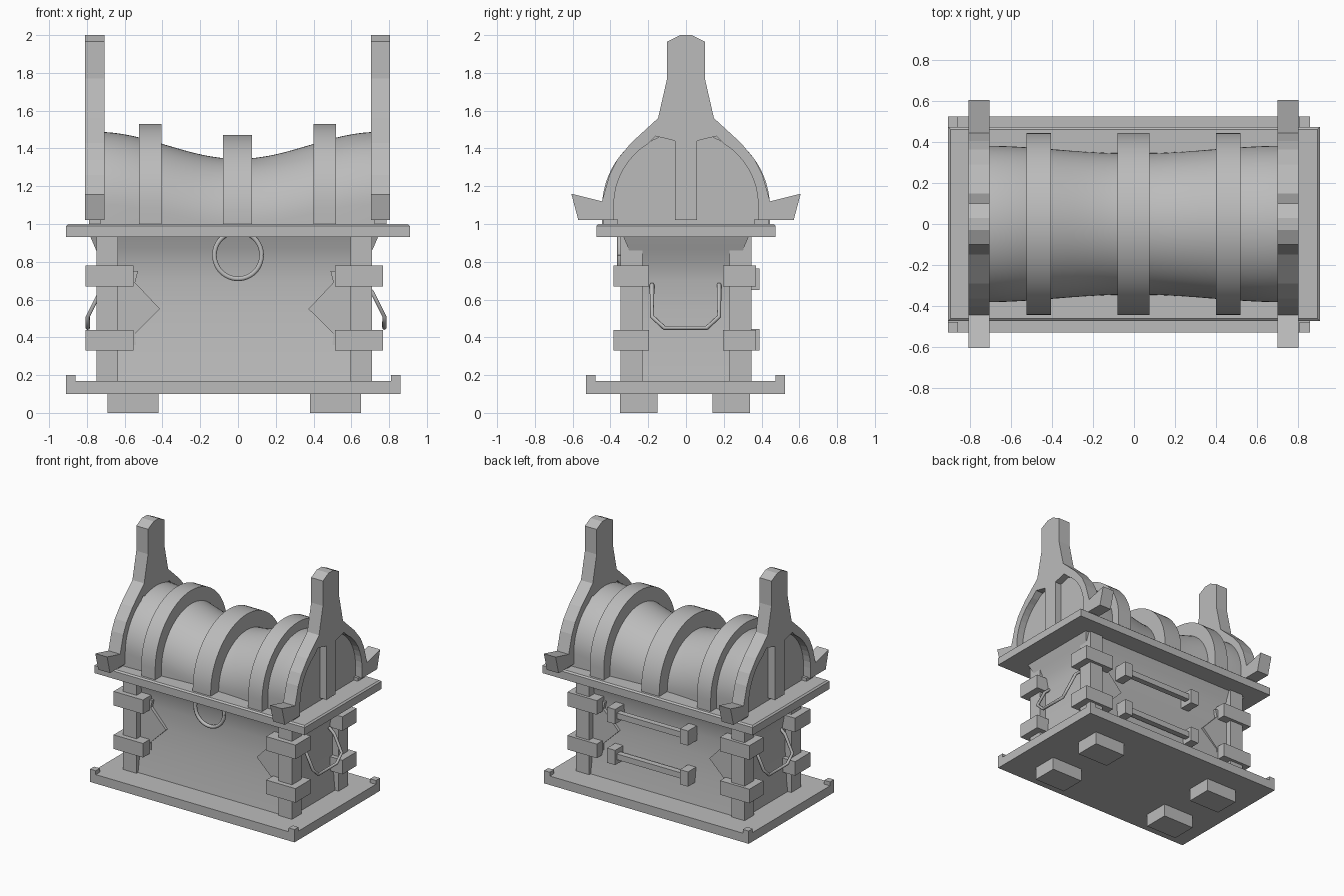
import bpy, bmesh
from math import sin, cos, pi

if "Cube" in bpy.data.objects:
    bpy.data.objects.remove(bpy.data.objects["Cube"])

grey = bpy.data.materials.new("plain grey")
grey.use_nodes = True
GREY = (0.5, 0.5, 0.5, 1)
grey.diffuse_color = GREY
grey.node_tree.nodes["Principled BSDF"].inputs["Base Color"].default_value = GREY


def finish(name, bm, smooth=False):
    bmesh.ops.recalc_face_normals(bm, faces=bm.faces)
    mesh = bpy.data.meshes.new(name)
    bm.to_mesh(mesh)
    bm.free()
    mesh.materials.append(grey)
    ob = bpy.data.objects.new(name, mesh)
    bpy.context.collection.objects.link(ob)
    if smooth:
        bpy.ops.object.select_all(action="DESELECT")
        bpy.context.view_layer.objects.active = ob
        ob.select_set(True)
        bpy.ops.object.shade_smooth_by_angle(angle=0.6)
    return ob


def box(name, x, y, z):
    bm = bmesh.new()
    bmesh.ops.create_cube(bm, size=1)
    for v in bm.verts:
        v.co = [(lo + hi) / 2 + c * (hi - lo) for c, (lo, hi) in zip(v.co, (x, y, z))]
    return finish(name, bm)


def loft(name, rings, smooth=False):
    """Skin closed rings of equal length and cap both ends."""
    bm = bmesh.new()
    loops = [[bm.verts.new(p) for p in ring] for ring in rings]
    n = len(loops[0])
    for a, b in zip(loops, loops[1:]):
        for i in range(n):
            j = (i + 1) % n
            bm.faces.new((a[i], a[j], b[j], b[i]))
    bm.faces.new(loops[0])
    bm.faces.new(loops[-1])
    return finish(name, bm, smooth)


def tube(name, pts, radius):
    curve = bpy.data.curves.new(name, "CURVE")
    curve.dimensions = "3D"
    curve.bevel_depth = radius
    curve.bevel_resolution = 1
    curve.use_fill_caps = True
    spline = curve.splines.new("POLY")
    spline.points.add(len(pts) - 1)
    for p, co in zip(spline.points, pts):
        p.co = (*co, 1)
    curve.materials.append(grey)
    bpy.context.collection.objects.link(bpy.data.objects.new(name, curve))


def arch(x, r, spring, n=32):
    """Round-topped section standing on the lid plate."""
    pts = [(x, r, 0.99)]
    pts += [(x, r * cos(pi * i / n), spring + r * sin(pi * i / n)) for i in range(n + 1)]
    return pts + [(x, -r, 0.99)]


CX = -0.02  # the lower chest sits slightly off centre

# Base tray with corner studs and feet
box("base_plate", (-0.91, 0.86), (-0.53, 0.525), (0.1, 0.17))
for x in (-0.91, 0.81):
    for y in (-0.53, 0.475):
        box("base_corner_stud", (x, x + 0.05), (y, y + 0.05), (0.16, 0.2))
for x in (-0.69, 0.38):
    for y in (-0.35, 0.14):
        box("foot", (x, x + 0.27), (y, y + 0.2), (0, 0.11))

# Concave chest body
profile = [(0.16, 0.7, 0.33), (0.25, 0.69, 0.315), (0.4, 0.68, 0.295), (0.55, 0.675, 0.28),
           (0.7, 0.68, 0.275), (0.8, 0.70, 0.285), (0.87, 0.735, 0.305), (0.94, 0.765, 0.335)]
loft("chest_body", [[(CX + sx * hx, sy * hy, z) for sx, sy in ((-1, -1), (1, -1), (1, 1), (-1, 1))]
                    for z, hx, hy in profile], True)

# Corner posts, wrapped brackets and pointed plates
for sx in (-1, 1):
    for sy in (-1, 1):
        def span(c, s, lo, hi):
            return tuple(sorted((c + s * lo, c + s * hi)))
        box("corner_post", span(CX, sx, 0.615, 0.73), span(0, sy, 0.23, 0.347), (0.16, 0.94))
        for z in (0.33, 0.67):
            box("corner_bracket", span(CX, sx, 0.533, 0.787),
                span(0, sy, 0.195, 0.385 if sy < 0 else 0.37), (z, z + 0.11))
        outline = [(0.63, 0.36), (0.52, 0.36), (0.525, 0.42), (0.393, 0.55),
                   (0.525, 0.69), (0.51, 0.75), (0.63, 0.75)]
        loft("pointed_plate", [[(CX + sx * x, sy * y, z) for x, z in outline]
                               for y in (0.25, 0.301)])

# Front ring
tube("front_ring", [(0.125 * cos(a * pi / 24), -0.35, 0.835 + 0.125 * sin(a * pi / 24))
                    for a in range(49)], 0.014)

# Carrying handles on both ends
for s in (-1, 1):
    path = [(0.68, -0.18, 0.68), (0.725, -0.18, 0.64), (0.79, -0.18, 0.51), (0.79, -0.115, 0.45),
            (0.79, 0.11, 0.45), (0.79, 0.175, 0.51), (0.725, 0.175, 0.64), (0.68, 0.175, 0.68)]
    tube("end_handle", [(CX * (s < 0) + s * (x - 0.015), y, z) for x, y, z in path], 0.012)

# Grab bars on the back
for z in (0.33, 0.65):
    for x in (-0.29, 0.34):
        box("bar_mount", (x, x + 0.07), (0.25, 0.39), (z, z + 0.115))
    box("back_bar", (-0.25, 0.37), (0.325, 0.37), (z + 0.035, z + 0.08))

# Lid plate with chamfered top edge
loft("lid_plate", [[(sx * hx, sy * hy, z) for sx, sy in ((-1, -1), (1, -1), (1, 1), (-1, 1))]
                   for z, hx, hy in ((0.93, 0.91, 0.475), (0.99, 0.91, 0.475), (1.0, 0.898, 0.463))])

# Waisted barrel lid
rings = []
for i in range(33):
    x = -0.75 + 1.5 * i / 32
    t = (1 - cos(pi * min(abs(x) / 0.75, 1))) / 2
    r = 0.345 + 0.038 * t
    rings.append(arch(x, r, 1.345 + 0.143 * t - r))
loft("barrel_lid", rings, True)

# Raised bands over the barrel
for a, b, spring in ((-0.525, -0.405, 1.085), (-0.08, 0.075, 1.027), (0.4, 0.52, 1.085)):
    loft("lid_band", [arch(a, 0.445, spring), arch(b, 0.445, spring)], True)

# Tall end frames: horned outline, arched openings and a middle post
outer = [(0.57, 1.02), (0.607, 1.16), (0.445, 1.12), (0.405, 1.26), (0.365, 1.34), (0.29, 1.43),
         (0.148, 1.56), (0.1, 1.77), (0.1, 1.965), (0.03, 2.0)]
opening = [(0.058, 1.02), (0.058, 1.44), (0.16, 1.465)]
opening += [(0.382 * cos(a), 1.1 + 0.382 * sin(a)) for a in [pi * (0.32 - 0.04 * i) for i in range(9)]]
opening += [(0.382, 1.02)]
half = opening + outer
frame = half + [(-y, z) for y, z in reversed(half)]
for a, b in ((-0.81, -0.708), (0.703, 0.805)):
    loft("end_frame", [[(x, y, z) for y, z in frame] for x in (a, b)])
    for y in (-0.44, 0.36):
        box("frame_footing", (a + 0.02, b - 0.02), (y, y + 0.08), (0.99, 1.025))
